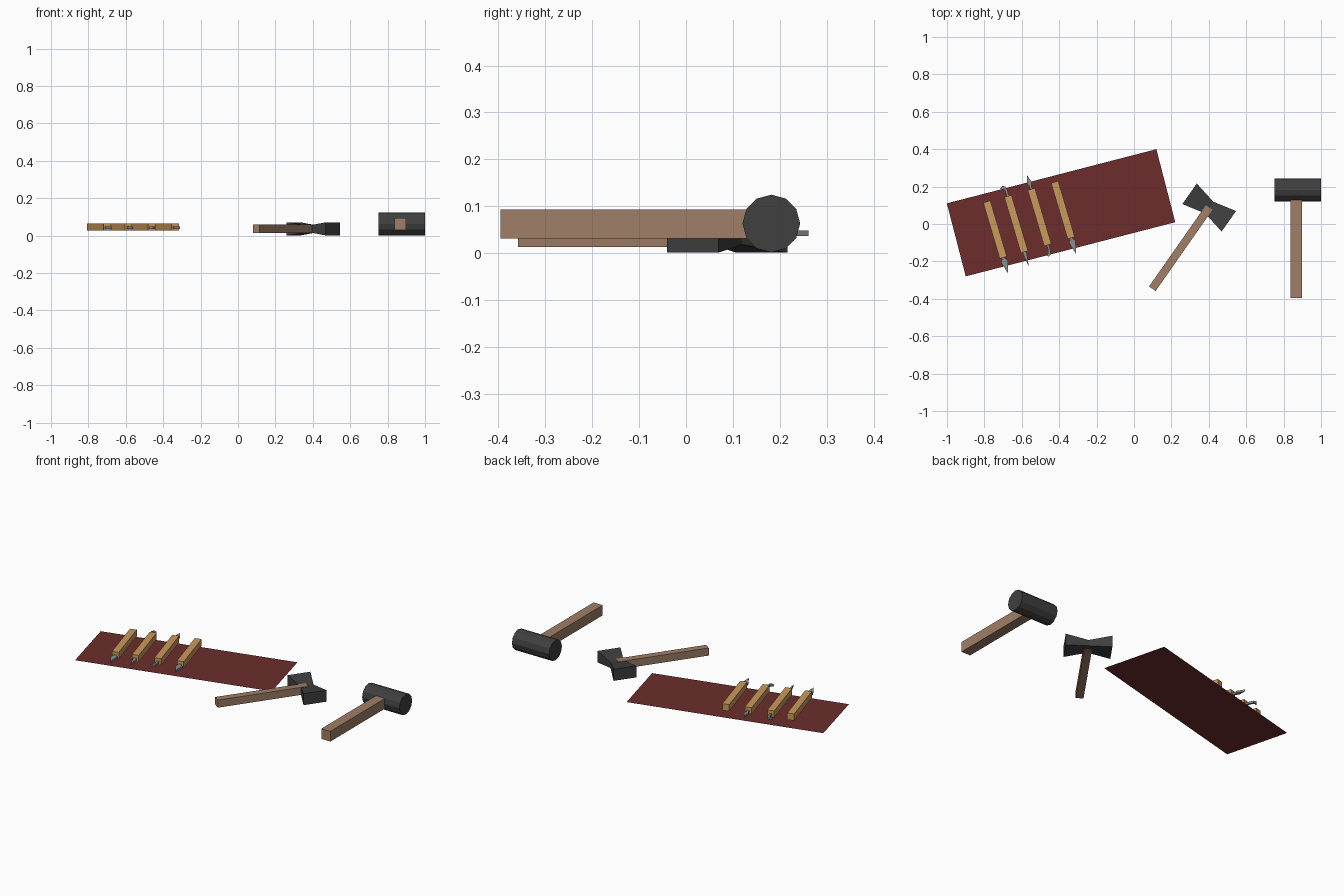
import bpy, bmesh, math
from mathutils import Matrix, Vector

if "Cube" in bpy.data.objects:
    bpy.data.objects.remove(bpy.data.objects["Cube"])


def material(name, rgb):
    m = bpy.data.materials.new(name)
    m.diffuse_color = (*rgb, 1)
    m.use_nodes = True
    m.node_tree.nodes["Principled BSDF"].inputs["Base Color"].default_value = m.diffuse_color
    return m


RED = material("red_cloth", (0.15, 0.027, 0.025))
TAN = material("tan_wood", (0.60, 0.32, 0.11))
WOOD = material("brown_wood", (0.35, 0.21, 0.14))
IRON = material("dark_iron", (0.05, 0.05, 0.05))
STEEL = material("steel", (0.27, 0.27, 0.27))


def finish(name, bm, mat, loc=(0, 0, 0), angle=0):
    """Turn a bmesh into an object, rotated about z (degrees)."""
    bmesh.ops.recalc_face_normals(bm, faces=bm.faces)
    me = bpy.data.meshes.new(name)
    bm.to_mesh(me)
    bm.free()
    me.materials.append(mat)
    ob = bpy.data.objects.new(name, me)
    ob.location = loc
    ob.rotation_euler.z = math.radians(angle)
    bpy.context.collection.objects.link(ob)
    return ob


def box(name, size, loc, mat, angle=0):
    bm = bmesh.new()
    bmesh.ops.create_cube(bm, size=1, matrix=Matrix.Diagonal((*size, 1)))
    return finish(name, bm, mat, loc, angle)


def loft(name, rings, mat, loc, angle=0):
    """Bridge rings of points and cap both ends."""
    bm = bmesh.new()
    rows = [[bm.verts.new(p) for p in r] for r in rings]
    n = len(rows[0])
    for a, b in zip(rows, rows[1:]):
        for i in range(n):
            j = (i + 1) % n
            bm.faces.new((a[i], a[j], b[j], b[i]))
    bm.faces.new(rows[0])
    bm.faces.new(rows[-1])
    return finish(name, bm, mat, loc, angle)


# Cloth mat lying flat
bm = bmesh.new()
bmesh.ops.create_grid(bm, x_segments=1, y_segments=1, size=0.5,
                      matrix=Matrix.Diagonal((1.157, 0.403, 1, 1)))
finish("mat", bm, RED, (-0.39, 0.06, 0), 14.5)

# Carving tools: blade outlines start at the handle end and point along +y
HALF = 0.156
TILT = 16.5


def mirrored(half):
    return half + [(-x, y) for x, y in reversed(half) if x > 0]


SPEAR = mirrored([(0.008, -0.01), (0.008, 0.006), (0.019, 0.02), (0, 0.088)])
NEEDLE = mirrored([(0.007, -0.01), (0.010, 0.012), (0, 0.082)])
LEAF = mirrored([(0.006, -0.01), (0.006, 0.018), (0.013, 0.035), (0, 0.078)])
HOOK = [(0.006, -0.01), (0.006, 0.03), (0.001, 0.052), (-0.012, 0.060),
        (-0.030, 0.048), (-0.012, 0.045), (-0.006, 0.028), (-0.006, -0.01)]
HOOK_FLIPPED = [(-x, y) for x, y in HOOK]

tools = [((-0.743, -0.030), None, SPEAR),
         ((-0.630, 0.000), HOOK, NEEDLE),
         ((-0.505, 0.037), LEAF, HOOK_FLIPPED),
         ((-0.380, 0.075), None, SPEAR)]
for i, (c, back, front) in enumerate(tools, 1):
    box(f"carving_tool_{i}_handle", (0.04, 2 * HALF, 0.04), (*c, 0.046), TAN, TILT)
    for end, outline, turn in (("back", back, 0), ("front", front, 180)):
        if outline:
            rings = [[(x, y + HALF, z) for x, y in outline] for z in (-0.006, 0.006)]
            loft(f"carving_tool_{i}_{end}_blade", rings, STEEL, (*c, 0.042), TILT + turn)

# Double-ended hammer: head pinched at the waist, local x along the head
centre = Vector((0.402, 0.088, 0.036))
ANGLE = -35
rings = [[(x, -w, -h), (x, w, -h), (x, w, h), (x, -w, h)]
         for x, w, h in ((-0.128, 0.067, 0.035), (0, 0.038, 0.018), (0.128, 0.067, 0.035))]
loft("double_hammer_head", rings, IRON, centre, ANGLE)
length = 0.53
along = Matrix.Rotation(math.radians(ANGLE), 3, 'Z') @ Vector((0, -length / 2, 0))
box("double_hammer_handle", (0.043, length, 0.046), centre + along, WOOD, ANGLE)

# Mallet: twelve-sided head on a square handle
ring = [(0.0615 * math.cos(math.tau * k / 12), 0.0615 * math.sin(math.tau * k / 12))
        for k in range(12)]
loft("mallet_head", [[(x, y, z) for y, z in ring] for x in (-0.125, 0.125)],
     IRON, (0.875, 0.182, 0.063))
box("mallet_handle", (0.061, 0.575, 0.062), (0.868, -0.1085, 0.062), WOOD)
